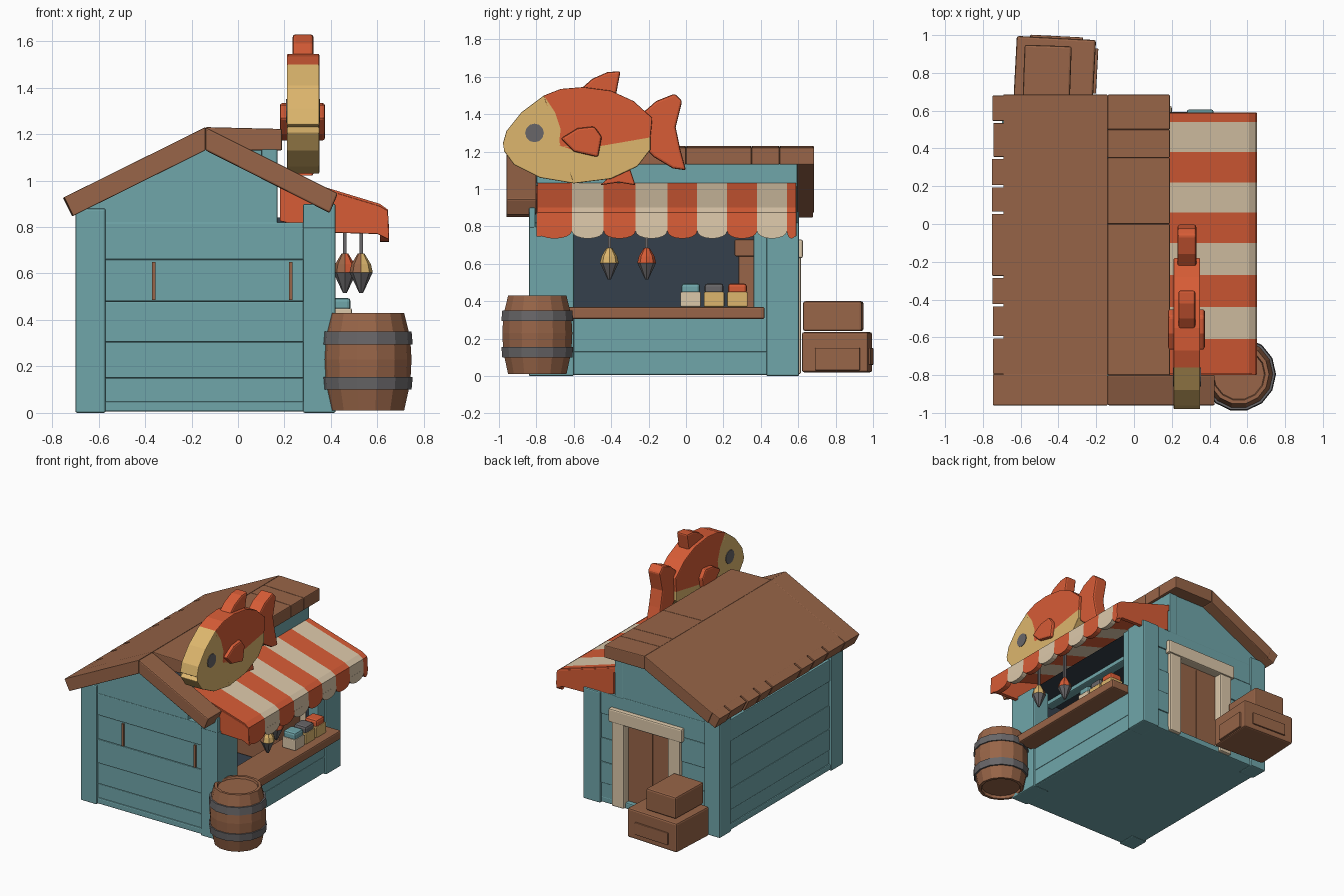
import bpy, bmesh, math, random
from mathutils import Matrix

random.seed(4)
cube = bpy.data.objects.get("Cube")
if cube:
    bpy.data.objects.remove(cube, do_unlink=True)


def material(name, *rgb):
    lin = [((c / 255 + 0.055) / 1.055) ** 2.4 for c in rgb] + [1]
    m = bpy.data.materials.new(name)
    m.use_nodes = True
    m.diffuse_color = lin
    m.node_tree.nodes["Principled BSDF"].inputs["Base Color"].default_value = lin
    return m


TEAL = material("teal paint", 112, 166, 170)
BROWN = material("brown wood", 152, 101, 72)
ORANGE = material("orange", 215, 92, 54)
CREAM = material("cream", 220, 200, 170)
TAN = material("yellow tan", 221, 182, 109)
GREY = material("iron grey", 104, 102, 104)
SLATE = material("dark slate", 53, 64, 76)


def finish(name, bm, mats, bevel=0.0):
    bmesh.ops.recalc_face_normals(bm, faces=bm.faces)
    me = bpy.data.meshes.new(name)
    bm.to_mesh(me)
    bm.free()
    ob = bpy.data.objects.new(name, me)
    bpy.context.collection.objects.link(ob)
    for m in mats:
        me.materials.append(m)
    if bevel:
        mod = ob.modifiers.new("soft edges", "BEVEL")
        mod.width, mod.segments, mod.limit_method = bevel, 2, "ANGLE"
        mod.angle_limit = math.radians(40)
    return ob


def prism(name, pts, axis, a, b, mat, bevel=0.008):
    """Outline in (y, z) pushed along x, or in (x, z) pushed along y."""
    bm = bmesh.new()
    put = (lambda p, t: (t, *p)) if axis == "x" else (lambda p, t: (p[0], t, p[1]))
    va = [bm.verts.new(put(p, a)) for p in pts]
    vb = [bm.verts.new(put(p, b)) for p in pts]
    bm.faces.new(va)
    bm.faces.new(vb[::-1])
    for i in range(len(pts)):
        j = (i + 1) % len(pts)
        bm.faces.new((va[i], va[j], vb[j], vb[i]))
    return finish(name, bm, [mat], bevel)


def box(name, x0, x1, y0, y1, z0, z1, mat, bevel=0.008, turn=0):
    bm = bmesh.new()
    bmesh.ops.create_cube(bm, size=1)
    bmesh.ops.scale(bm, vec=(x1 - x0, y1 - y0, z1 - z0), verts=bm.verts)
    ob = finish(name, bm, [mat], bevel)
    ob.location = ((x0 + x1) / 2, (y0 + y1) / 2, (z0 + z1) / 2)
    ob.rotation_euler.z = math.radians(turn)
    return ob


def lathe(name, profile, sides, loc, mats, rule):
    """Turned part; rule(face) picks the material index."""
    bm = bmesh.new()
    rings = [[bm.verts.new((r * math.cos(k * math.tau / sides), r * math.sin(k * math.tau / sides), z))
              for k in range(sides)] for r, z in profile]
    for lo, hi in zip(rings, rings[1:]):
        for k in range(sides):
            n = (k + 1) % sides
            bm.faces.new((lo[k], lo[n], hi[n], hi[k]))
    bm.faces.new(rings[0])
    bm.faces.new(rings[-1])
    bmesh.ops.recalc_face_normals(bm, faces=bm.faces)
    for f in bm.faces:
        f.material_index = rule(f)
    ob = finish(name, bm, mats)
    ob.location = loc
    return ob


# Floor, and the dark room open toward the counter
box("floor", -0.69, 0.40, -0.83, 0.59, 0.005, 0.05, TEAL)
room = box("room", -0.62, 0.36, -0.77, 0.54, 0.052, 0.84, SLATE, 0)
bm = bmesh.new()
bm.from_mesh(room.data)
bmesh.ops.delete(bm, geom=[f for f in bm.faces if f.normal.x > 0.9], context="FACES")
bmesh.ops.reverse_faces(bm, faces=bm.faces)
bm.to_mesh(room.data)
bm.free()

# Plank walls
rows = [0.01, 0.15, 0.305, 0.48, 0.66, 0.82]
for z0, z1 in zip(rows, rows[1:]):
    d = lambda: random.uniform(0, 0.01)
    box("front_plank", -0.66, 0.34, -0.82 - d(), -0.77, z0, z1, TEAL, 0.005)
    box("left_plank", -0.68 - d(), -0.63, -0.78, 0.55, z0, z1, TEAL, 0.005)
    if z0 < 0.6:
        box("back_plank_left", 0.13, 0.41, 0.54, 0.585 + d(), z0, z1, TEAL, 0.005)
        box("back_plank_right", -0.66, -0.33, 0.54, 0.585 + d(), z0, z1, TEAL, 0.005)
    else:
        box("back_plank_top", -0.66, 0.41, 0.54, 0.585 + d(), z0, z1, TEAL, 0.005)
for z0, z1 in ((0.01, 0.13), (0.13, 0.31)):
    box("counter_wall", 0.34, 0.405, -0.62, 0.44, z0, z1, TEAL, 0.005)
box("plank_joint_left", -0.37, -0.355, -0.832, -0.82, 0.485, 0.65, BROWN, 0)
box("plank_joint_right", 0.22, 0.235, -0.832, -0.82, 0.485, 0.65, BROWN, 0)

# Gables and the upper wall behind the awning
gable = [(-0.68, 0.81), (0.17, 0.81), (0.17, 1.03), (-0.14, 1.15), (-0.68, 0.89)]
prism("front_gable", gable, "y", -0.825, -0.77, TEAL, 0.004)
gable[2:3] = [(0.17, 1.14), (-0.1, 1.15)]
prism("back_gable", gable, "y", 0.54, 0.59, TEAL, 0.004)
box("upper_wall", 0.10, 0.17, -0.80, 0.595, 0.81, 1.14, TEAL)

# Corner posts
box("front_left_post", -0.70, -0.57, -0.84, -0.70, 0, 0.88, TEAL)
box("front_right_post", 0.28, 0.42, -0.84, -0.60, 0, 0.80, TEAL)
box("front_post_top", 0.28, 0.42, -0.84, -0.805, 0.79, 0.90, TEAL)
box("back_left_post", -0.70, -0.57, 0.47, 0.605, 0, 0.88, TEAL)
box("back_right_post", 0.28, 0.42, 0.43, 0.605, 0, 0.82, TEAL)
box("opening_jamb", 0.32, 0.405, 0.36, 0.44, 0.30, 0.82, TEAL)

# Roof: left slope with split eave boards, front right slope, flat rear right
def slope(t, low):
    top, bot = ((-0.14, 1.23), (-0.755, 0.925)), ((-0.14, 1.13), (-0.715, 0.845))
    a, b = bot if low else top
    return (a[0] + (b[0] - a[0]) * t, a[1] + (b[1] - a[1]) * t)


def slope_part(name, t0, t1, y0, y1):
    pts = [slope(t0, 0), slope(t1, 0), slope(t1, 1), slope(t0, 1)]
    prism(name, pts, "y", y0, y1, BROWN, 0.004)


slope_part("roof_left", 0, 0.9, -0.80, 0.685)
slope_part("roof_left_front", 0, 0.99, -0.96, -0.795)
splits = [-0.80, -0.60, -0.43, -0.28, 0.06, 0.20, 0.35, 0.54, 0.685]
for y0, y1 in zip(splits, splits[1:]):
    slope_part("eave_board", 0.89, random.uniform(0.985, 1), y0 + 0.006, y1 - 0.006)
prism("roof_right_front", [(-0.14, 1.23), (0.43, 0.945), (0.395, 0.86), (-0.14, 1.13)],
      "y", -0.96, -0.80, BROWN)
joints = [-0.80, 0.0, 0.35, 0.50, 0.685]
for y0, y1 in zip(joints, joints[1:]):
    prism("roof_flat", [(-0.14, 1.23), (0.19, 1.222), (0.19, 1.13), (-0.14, 1.13)],
          "y", y0, y1, BROWN, 0.006)

# Striped awning with scalloped edge
stripes = [-0.795, -0.61, -0.44, -0.27, -0.10, 0.06, 0.22, 0.38, 0.54, 0.588]
cloth = [(0.165, 1.035), (0.61, 0.90), (0.645, 0.875), (0.65, 0.795), (0.615, 0.795),
         (0.61, 0.86), (0.165, 0.99)]
for i, (y0, y1) in enumerate(zip(stripes, stripes[1:])):
    colour = CREAM if i % 2 else ORANGE
    prism("awning_stripe", cloth, "y", y0, y1, colour, 0)
    mid, half = (y0 + y1) / 2, (y1 - y0) / 2
    arc = [(mid + half * math.cos(a), 0.775 - 0.04 * math.sin(a))
           for a in (k * math.pi / 8 for k in range(9))]
    prism("awning_scallop", [(y0, 0.80)] + arc[::-1] + [(y1, 0.80)], "x", 0.612, 0.65, colour, 0)
side = [(0.18, 1.02), (0.61, 0.89), (0.645, 0.87), (0.65, 0.745), (0.60, 0.77), (0.42, 0.775), (0.18, 0.825)]
prism("awning_front_side", side, "y", -0.80, -0.77, ORANGE, 0.004)
prism("awning_back_side", side, "y", 0.56, 0.59, ORANGE, 0.004)

# Counter and goods
box("counter", 0.30, 0.55, -0.63, 0.42, 0.305, 0.37, BROWN, 0.01)
for y, base, top in ((0.025, CREAM, TEAL), (0.15, TAN, GREY), (0.275, TAN, ORANGE)):
    box("goods_box", 0.38, 0.49, y - 0.055, y + 0.055, 0.37, 0.45, base, 0.006)
    box("goods_top", 0.385, 0.485, y - 0.05, y + 0.05, 0.44, 0.495, top, 0.015)

# Back doorway
box("door", -0.30, 0.10, 0.52, 0.555, 0.03, 0.64, BROWN)
box("door_panel", -0.12, -0.105, 0.553, 0.56, 0.05, 0.62, BROWN, 0)
box("inner_doorway", -0.32, 0.14, 0.28, 0.53, 0.052, 0.65, BROWN)
box("inner_doorway_cap", -0.34, 0.16, 0.26, 0.53, 0.64, 0.73, BROWN)
box("door_frame_left", 0.08, 0.18, 0.53, 0.615, 0.01, 0.64, CREAM, 0.01)
box("door_frame_right", -0.38, -0.28, 0.53, 0.615, 0.01, 0.64, CREAM, 0.01)
box("door_frame_top", -0.40, 0.20, 0.53, 0.625, 0.63, 0.73, CREAM, 0.01)

# Crates
box("large_crate", -0.63, -0.21, 0.63, 0.985, 0.02, 0.235, BROWN, 0.012, -3)
box("crate_plate", -0.55, -0.27, 0.98, 0.995, 0.06, 0.15, BROWN, 0.004, -3)
box("crate_side_plate", -0.215, -0.195, 0.69, 0.93, 0.03, 0.15, BROWN, 0.004, -3)
box("small_crate", -0.585, -0.335, 0.63, 0.945, 0.24, 0.40, BROWN, 0.012, -2)

# Barrel with iron bands
lathe("barrel", [(0.135, 0.03), (0.14, 0.01), (0.16, 0.01), (0.18, 0.10), (0.192, 0.10), (0.197, 0.155),
                 (0.188, 0.155), (0.192, 0.23), (0.188, 0.295), (0.197, 0.295), (0.192, 0.35),
                 (0.18, 0.35), (0.16, 0.43), (0.14, 0.43), (0.135, 0.415)],
      14, (0.555, -0.795, 0), [BROWN, GREY],
      lambda f: int(any(a < f.calc_center_median().z < b for a, b in ((0.099, 0.156), (0.294, 0.351)))))

# Hanging floats
for x, y, colour in ((0.53, -0.41, TAN), (0.46, -0.21, ORANGE)):
    lathe("hanging_float", [(0.008, 0.515), (0.05, 0.605), (0.042, 0.64), (0.015, 0.685)], 8, (x, y, 0),
          [BROWN, colour, GREY],
          lambda f: 2 if f.calc_center_median().z < 0.6 else int(f.normal.x > 0.1))
    box("float_cord", x - 0.008, x + 0.008, y - 0.008, y + 0.008, 0.67, 0.90, GREY, 0)

# Fish sign: two-tone body sharing one seam, then fins
seam = [(-0.76, 1.50), (-0.70, 1.41), (-0.67, 1.32), (-0.68, 1.23), (-0.60, 1.20), (-0.40, 1.235), (-0.19, 1.275)]
back = [(-0.18, 1.38), (-0.28, 1.47), (-0.40, 1.525), (-0.55, 1.545), (-0.67, 1.535)]
face = [(-0.19, 1.21), (-0.26, 1.12), (-0.40, 1.055), (-0.60, 1.03), (-0.78, 1.06), (-0.92, 1.13), (-0.975, 1.205),
        (-0.935, 1.23), (-0.98, 1.24), (-0.96, 1.31), (-0.88, 1.41)]
bm = bmesh.new()
s, b, f = ([bm.verts.new((0.21, *p)) for p in pts] for pts in (seam, back, face))
bm.faces.new(s + b)
bm.faces.new(s[::-1] + f[::-1]).material_index = 1
bmesh.ops.triangulate(bm, faces=bm.faces)
new = bmesh.ops.extrude_face_region(bm, geom=bm.faces[:], use_keep_orig=True)["geom"]
bmesh.ops.translate(bm, vec=(0.14, 0, 0), verts=[v for v in new if isinstance(v, bmesh.types.BMVert)])
for q in bm.faces:
    c = q.calc_center_median()
    if 0.22 < c.x < 0.34:
        q.material_index = int(c.y < -0.76 or c.z < 1.26)
finish("fish_body", bm, [ORANGE, TAN], 0.015)

prism("fish_tail", [(-0.24, 1.40), (-0.16, 1.47), (-0.06, 1.51), (-0.02, 1.47), (-0.055, 1.33), (-0.03, 1.21),
                    (0, 1.10), (-0.07, 1.11), (-0.17, 1.17), (-0.24, 1.24)], "x", 0.23, 0.33, ORANGE, 0.012)
prism("fish_top_fin", [(-0.58, 1.52), (-0.50, 1.59), (-0.42, 1.625), (-0.35, 1.63), (-0.375, 1.50)],
      "x", 0.235, 0.325, ORANGE, 0.012)
prism("fish_lower_fin", [(-0.46, 1.02), (-0.37, 1.10), (-0.30, 1.11), (-0.27, 1.02), (-0.36, 1.035)],
      "x", 0.235, 0.325, ORANGE, 0.008)
prism("fish_side_fins", [(-0.67, 1.27), (-0.58, 1.325), (-0.49, 1.335), (-0.45, 1.28), (-0.47, 1.17),
                         (-0.60, 1.20)], "x", 0.18, 0.375, ORANGE, 0.012)
prism("fish_eyes", [(-0.81 + 0.05 * math.cos(a), 1.30 + 0.05 * math.sin(a))
                    for a in (k * math.tau / 12 for k in range(12))], "x", 0.206, 0.354, GREY, 0)
